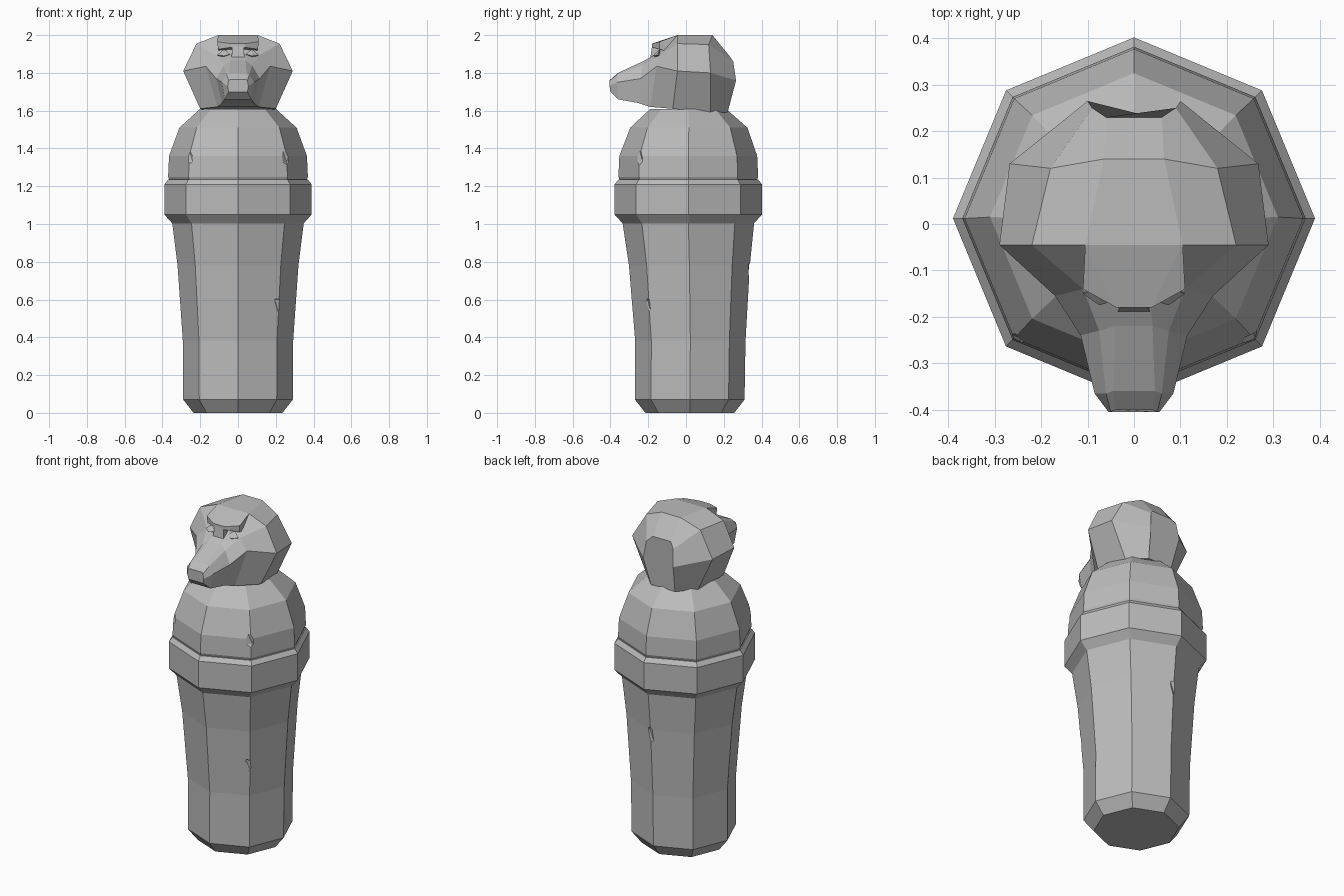
import bpy, bmesh, math

cube = bpy.data.objects.get("Cube")
if cube:
    bpy.data.objects.remove(cube, do_unlink=True)

stone = bpy.data.materials.new("grey stone")
stone.use_nodes = True
grey = (0.5, 0.5, 0.5, 1)
stone.diffuse_color = grey
stone.node_tree.nodes["Principled BSDF"].inputs["Base Color"].default_value = grey


def finish(name, bm):
    bmesh.ops.recalc_face_normals(bm, faces=bm.faces)
    mesh = bpy.data.meshes.new(name)
    bm.to_mesh(mesh)
    bm.free()
    mesh.materials.append(stone)
    obj = bpy.data.objects.new(name, mesh)
    bpy.context.collection.objects.link(obj)
    return obj


def loft(name, rings):
    """Skin a row of equal closed rings and cap both ends."""
    bm = bmesh.new()
    rows = [[bm.verts.new(p) for p in ring] for ring in rings]
    count = len(rows[0])
    for a, b in zip(rows, rows[1:]):
        for i in range(count):
            j = (i + 1) % count
            bm.faces.new((a[i], a[j], b[j], b[i]))
    bm.faces.new(rows[0])
    bm.faces.new(rows[-1])
    return finish(name, bm)


def octagon(radius, z, y):
    turns = [i * math.tau / 8 for i in range(8)]
    return [(radius * math.cos(a), y + radius * math.sin(a), z) for a in turns]


def jar_part(name, profile):
    return loft(name, [octagon(r, z, y) for r, z, y in profile])


def mirrored(half):
    return half + [(-x, y, z) for x, y, z in reversed(half)]


def hull(name, half):
    bm = bmesh.new()
    for p in mirrored(half):
        bm.verts.new(p)
    bmesh.ops.convex_hull(bm, input=bm.verts)
    return finish(name, bm)


def chip(target, angle, radius, z, size):
    """Knock a small faceted chip out of a vertical edge."""
    bm = bmesh.new()
    bmesh.ops.create_icosphere(bm, subdivisions=1, radius=size)
    cutter = finish(target.name + "_chip_cutter", bm)
    a = math.radians(angle)
    cutter.location = (radius * math.cos(a), radius * math.sin(a), z)
    cutter.scale.z = 1.6
    cutter.hide_render = True
    cutter.hide_set(True)
    mod = target.modifiers.new("chip", 'BOOLEAN')
    mod.operation = 'DIFFERENCE'
    mod.object = cutter


# Tapered jar, thick rim band and domed lid
jar = jar_part("jar_body", [
    (0.235, 0, 0.02), (0.29, 0.07, 0.02), (0.292, 0.38, 0.023),
    (0.32, 0.78, 0.018), (0.35, 1.02, 0.012)])
band = jar_part("rim_band", [
    (0.345, 1.0, 0.012), (0.39, 1.05, 0.012), (0.39, 1.21, 0.012),
    (0.37, 1.235, 0.012)])
lid = jar_part("lid_shoulders", [
    (0.362, 1.23, 0.012), (0.37, 1.25, 0.012), (0.365, 1.36, 0.012),
    (0.31, 1.51, 0.015), (0.2, 1.61, 0.012)])

# Worn chips
chip(jar, 90, 0.37, 0.75, 0.05)
chip(jar, 315, 0.315, 0.57, 0.04)
chip(lid, 315, 0.38, 1.36, 0.045)
chip(lid, 225, 0.38, 1.36, 0.04)
chip(band, 285, 0.40, 1.05, 0.04)

# Skull and muzzle, lofted from the back of the head to the nose
loft("head", [mirrored(h) for h in (
    [(.06, .23, 1.89), (.09, .25, 1.86), (.10, .265, 1.76), (.08, .22, 1.59)],
    [(.065, .14, 2), (.18, .12, 1.95), (.268, .13, 1.8), (.17, .13, 1.59)],
    [(.105, -.045, 2), (.22, -.045, 1.955), (.29, -.045, 1.81), (.2, -.07, 1.61)],
    [(.035, -.16, 1.9), (.11, -.14, 1.89), (.17, -.155, 1.835), (.11, -.19, 1.62)],
    [(.04, -.22, 1.865), (.075, -.23, 1.84), (.115, -.24, 1.77), (.085, -.25, 1.64)],
    [(.045, -.36, 1.8), (.06, -.365, 1.79), (.085, -.365, 1.75), (.07, -.36, 1.66)],
    [(.04, -.4, 1.765), (.05, -.405, 1.76), (.055, -.405, 1.73), (.05, -.4, 1.7)],
)])

# Heavy brow and the bridge of the nose
hull("brow", [
    (.105, -.045, 2), (.11, -.14, 1.965), (.038, -.18, 1.955),
    (.038, -.18, 1.935), (.105, -.14, 1.925), (.1, -.045, 1.9)])
hull("nose_bridge", [
    (.03, -.18, 1.94), (.035, -.19, 1.87), (.03, -.1, 1.94), (.035, -.1, 1.87)])

# Half-closed eyelids
for side, name in ((1, "left_eyelid"), (-1, "right_eyelid")):
    bm = bmesh.new()
    for x, y, z in ((.04, -.165, 1.9), (.11, -.15, 1.895), (.075, -.175, 1.89),
                    (.075, -.14, 1.925), (.075, -.13, 1.87)):
        bm.verts.new((side * x, y, z))
    bmesh.ops.convex_hull(bm, input=bm.verts)
    finish(name, bm)
